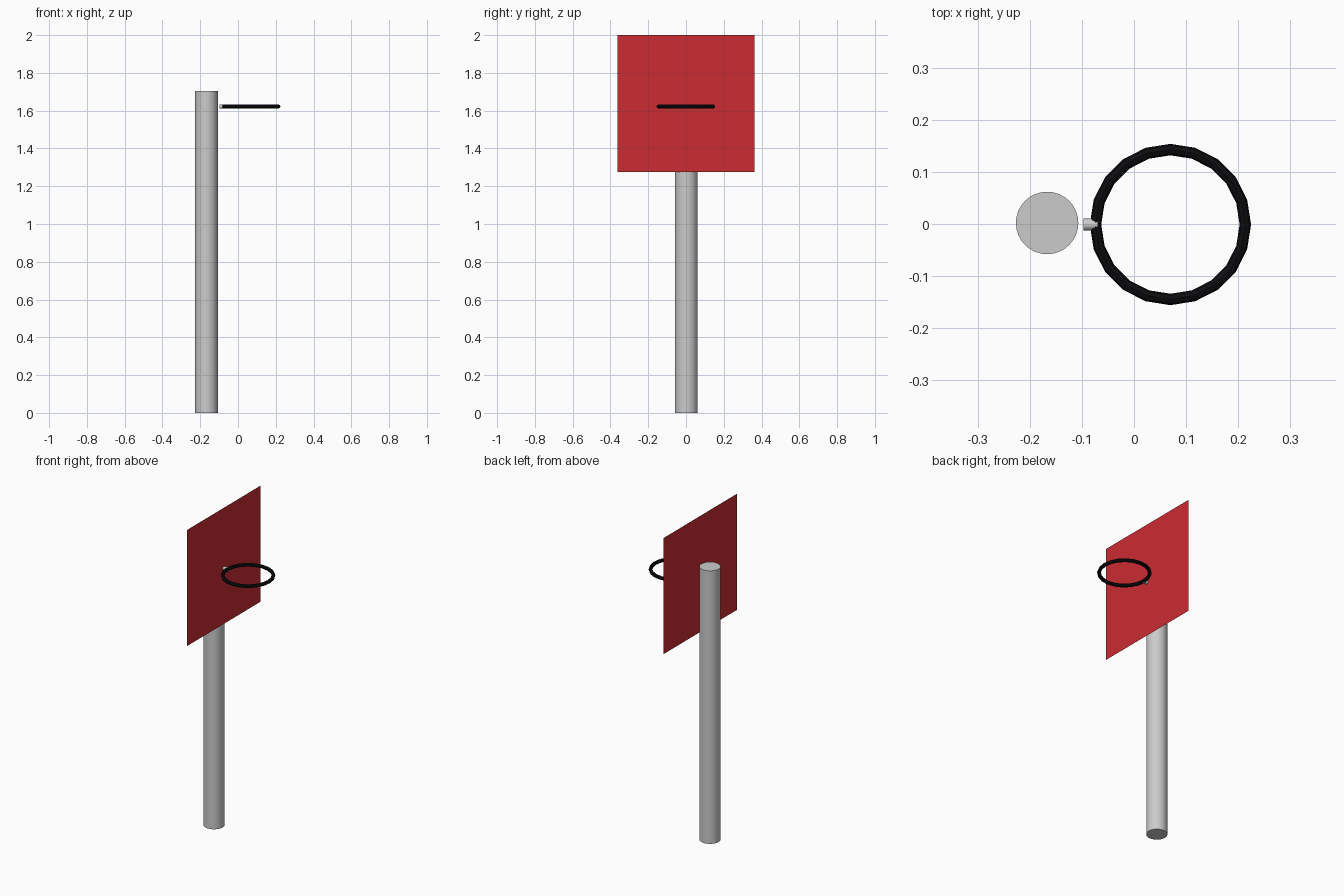
import bpy
import math

if "Cube" in bpy.data.objects:
    bpy.data.objects.remove(bpy.data.objects["Cube"])

RIM_Z = 1.622
BOARD_X = -0.097


def material(name, color):
    mat = bpy.data.materials.new(name)
    mat.diffuse_color = (*color, 1)
    mat.use_nodes = True
    mat.node_tree.nodes["Principled BSDF"].inputs["Base Color"].default_value = mat.diffuse_color
    return mat


def cylinder(name, radius, depth, location, rotation=(0, 0, 0), sides=32):
    bpy.ops.mesh.primitive_cylinder_add(vertices=sides, radius=radius, depth=depth,
                                        location=location, rotation=rotation)
    obj = bpy.context.object
    obj.name = name
    bpy.ops.object.shade_smooth_by_angle(angle=math.radians(30))
    return obj


# Support pole
cylinder("pole", 0.06, 1.705, (-0.167, 0.002, 1.705 / 2))

# Backboard: a single flat sheet facing +x
bpy.ops.mesh.primitive_plane_add(size=0.725, location=(BOARD_X, 0, 2 - 0.725 / 2),
                                 rotation=(0, math.pi / 2, 0))
board = bpy.context.object
board.name = "backboard"
board.data.materials.append(material("red", (0.6, 0.025, 0.033)))

# Short bracket between backboard and rim
bracket_length = 0.027
cylinder("rim_bracket", 0.0115, bracket_length,
         (BOARD_X + bracket_length / 2, -0.001, RIM_Z), (0, math.pi / 2, 0))

# Faceted rim
bpy.ops.mesh.primitive_torus_add(major_segments=20, minor_segments=8,
                                 major_radius=0.144, minor_radius=0.011,
                                 location=(0.07, -0.001, RIM_Z))
rim = bpy.context.object
rim.name = "rim"
rim.data.materials.append(material("black", (0.004, 0.004, 0.005)))
